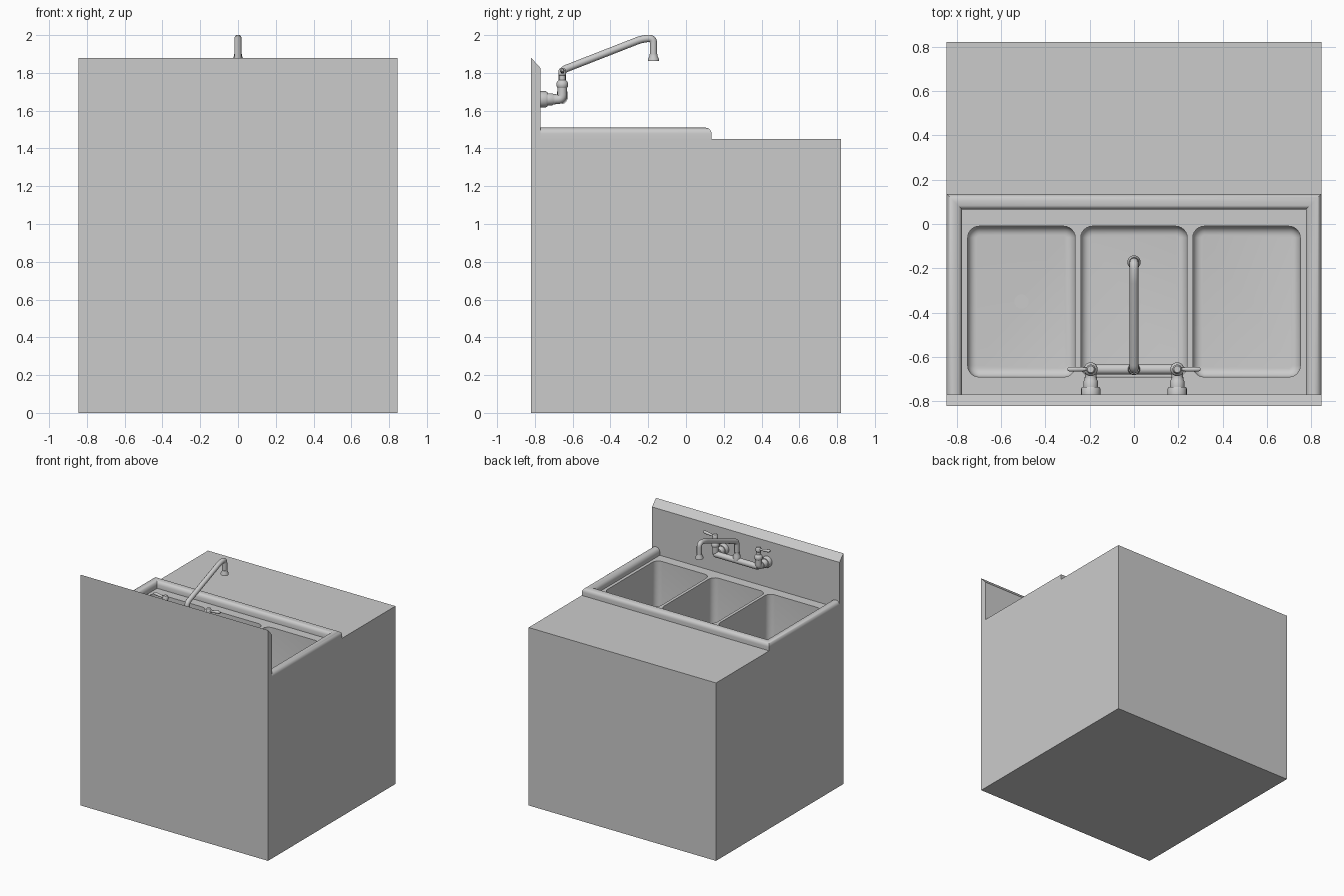
import bpy, bmesh
from math import pi, sin, cos, radians
from mathutils import Vector

if "Cube" in bpy.data.objects:
    bpy.data.objects.remove(bpy.data.objects["Cube"])

DECK, FLOOR = 1.45, 1.0


def finish(name, bm, smooth=True):
    bmesh.ops.recalc_face_normals(bm, faces=bm.faces[:])
    me = bpy.data.meshes.new(name)
    bm.to_mesh(me)
    bm.free()
    ob = bpy.data.objects.new(name, me)
    bpy.context.collection.objects.link(ob)
    if smooth:
        shade(ob)
    return ob


def activate(ob):
    bpy.ops.object.select_all(action='DESELECT')
    ob.select_set(True)
    bpy.context.view_layer.objects.active = ob


def shade(ob):
    activate(ob)
    bpy.ops.object.shade_smooth_by_angle(angle=radians(35))


def loft(name, rings, closed=True, smooth=True):
    """Skin a list of point rings and cap both ends."""
    bm = bmesh.new()
    vs = [[bm.verts.new(p) for p in r] for r in rings]
    n = len(rings[0])
    for a, b in zip(vs, vs[1:]):
        for i in range(n):
            j = (i + 1) % n
            bm.faces.new((a[i], a[j], b[j], b[i]))
    bm.faces.new(vs[0])
    bm.faces.new(vs[-1])
    return finish(name, bm, smooth)


def lathe(name, profile, origin, axis='Z', n=24):
    """Turn (radius, distance) pairs about the z or y axis."""
    o = Vector(origin)
    rings = []
    for r, t in profile:
        ring = []
        for k in range(n):
            c, s = r * cos(2 * pi * k / n), r * sin(2 * pi * k / n)
            ring.append(o + Vector((c, s, t) if axis == 'Z' else (c, t, s)))
        rings.append(ring)
    return loft(name, rings)


def tube(name, pts, radius, bends):
    """Round pipe through pts, with each inner corner cut back by its bend size."""
    pts = [Vector(p) for p in pts]
    path = [pts[0]]
    for a, p, b, f in zip(pts, pts[1:], pts[2:], bends):
        p0, p1 = p + (a - p).normalized() * f, p + (b - p).normalized() * f
        for k in range(9):
            t = k / 8
            path.append(p0 * (1 - t) ** 2 + p * 2 * t * (1 - t) + p1 * t * t)
    path.append(pts[-1])
    cu = bpy.data.curves.new(name, 'CURVE')
    cu.dimensions = '3D'
    cu.bevel_depth = radius
    cu.bevel_resolution = 4
    cu.use_fill_caps = True
    sp = cu.splines.new('POLY')
    sp.points.add(len(path) - 1)
    for q, p in zip(sp.points, path):
        q.co = (*p, 1)
    ob = bpy.data.objects.new(name, cu)
    bpy.context.collection.objects.link(ob)
    activate(ob)
    bpy.ops.object.convert(target='MESH')
    shade(bpy.context.object)


def rounded_rect(cx, cy, hx, hy, r, z, seg=6):
    pts = []
    for q, (sx, sy) in enumerate(((1, 1), (-1, 1), (-1, -1), (1, -1))):
        for k in range(seg + 1):
            a = (q + k / seg) * pi / 2
            pts.append((cx + sx * (hx - r) + r * cos(a), cy + sy * (hy - r) + r * sin(a), z))
    return pts


# body block with the sloped-top backsplash
side = [(-.82, 0), (.82, 0), (.82, DECK), (-.77, DECK), (-.77, 1.825), (-.82, 1.88)]
body = loft("sink_body", [[(x, y, z) for y, z in side] for x in (-.845, .845)], smooth=False)

# three bowls cut into the deck, each with a drain
for cx, hx in ((-.5075, .2425), (0, .24), (.5075, .2425)):
    levels = [(0, 1.6)]
    for k in range(7):
        a = k / 6 * pi / 2
        levels.append((.04 * (1 - cos(a)), FLOOR + .04 * (1 - sin(a))))
    cutter = loft("bowl_cutter", [rounded_rect(cx, -.35, hx - i, .34 - i, .052 - i, z)
                                  for i, z in levels])
    cutter.hide_render = True
    mod = body.modifiers.new("bowl", 'BOOLEAN')
    mod.operation = 'DIFFERENCE'
    mod.solver = 'EXACT'
    mod.object = cutter
    activate(body)
    bpy.ops.object.modifier_apply(modifier=mod.name)
    bpy.data.objects.remove(cutter, do_unlink=True)
    lathe("drain", [(.032, -.004), (.032, .003)], (cx, -.35, FLOOR))
shade(body)

# raised rim on three sides with mitred corners
prof = [(0, DECK)]
prof += [(.032 * (1 - cos(k * pi / 12)), 1.478 + .032 * sin(k * pi / 12)) for k in range(7)]
prof += [(.052, 1.507), (.064, 1.497), (.07, 1.48), (.07, DECK)]
loft("raised_rim", [[(-.845 + d, -.77, z) for d, z in prof],
                    [(-.845 + d, .135 - d, z) for d, z in prof],
                    [(.845 - d, .135 - d, z) for d, z in prof],
                    [(.845 - d, -.77, z) for d, z in prof]])

# faucet: cross bar, then a wall mount, elbow, valve and lever on each side
FY, FZ = -.655, 1.66
tube("faucet_bar", [(-.195, FY, FZ), (.195, FY, FZ)], .024, [])
for s in (-1, 1):
    x = s * .195
    lathe("wall_flange", [(.043, 0), (.043, .028), (.038, .036), (.032, .036), (.032, .062),
                          (.028, .068), (.028, .08)], (x, -.77, FZ), 'Y')
    tube("elbow", [(x, -.70, FZ), (x, FY, FZ), (x, FY, 1.735)], .025, [.025])
    lathe("valve", [(.025, 1.72), (.031, 1.73), (.031, 1.745), (.024, 1.758), (.017, 1.762),
                    (.017, 1.785), (.021, 1.79), (.021, 1.812), (.015, 1.822)], (x, FY, 0))
    lever = []
    for d, w, h in ((0, .009, .008), (.03, .009, .008), (.06, .011, .011),
                    (.095, .011, .012), (.105, .006, .006)):
        lever.append([(x + s * d, FY + w * cos(k * pi / 8), 1.802 + d * .12 + h * sin(k * pi / 8))
                      for k in range(16)])
    loft("lever", lever)

# spout rising from the bar, sloping up and hooking down to a flared tip
lathe("spout_base", [(.027, 1.66), (.027, 1.70), (.023, 1.71), (.023, 1.73)], (0, FY, 0))
tube("spout", [(0, FY, 1.67), (0, FY, 1.815), (0, -.235, 1.979), (0, -.172, 1.985), (0, -.172, 1.87)],
     .0195, [.025, .03, .03])
lathe("spout_tip", [(.021, 1.90), (.021, 1.89), (.03, 1.873), (.03, 1.862)], (0, -.172, 0))
